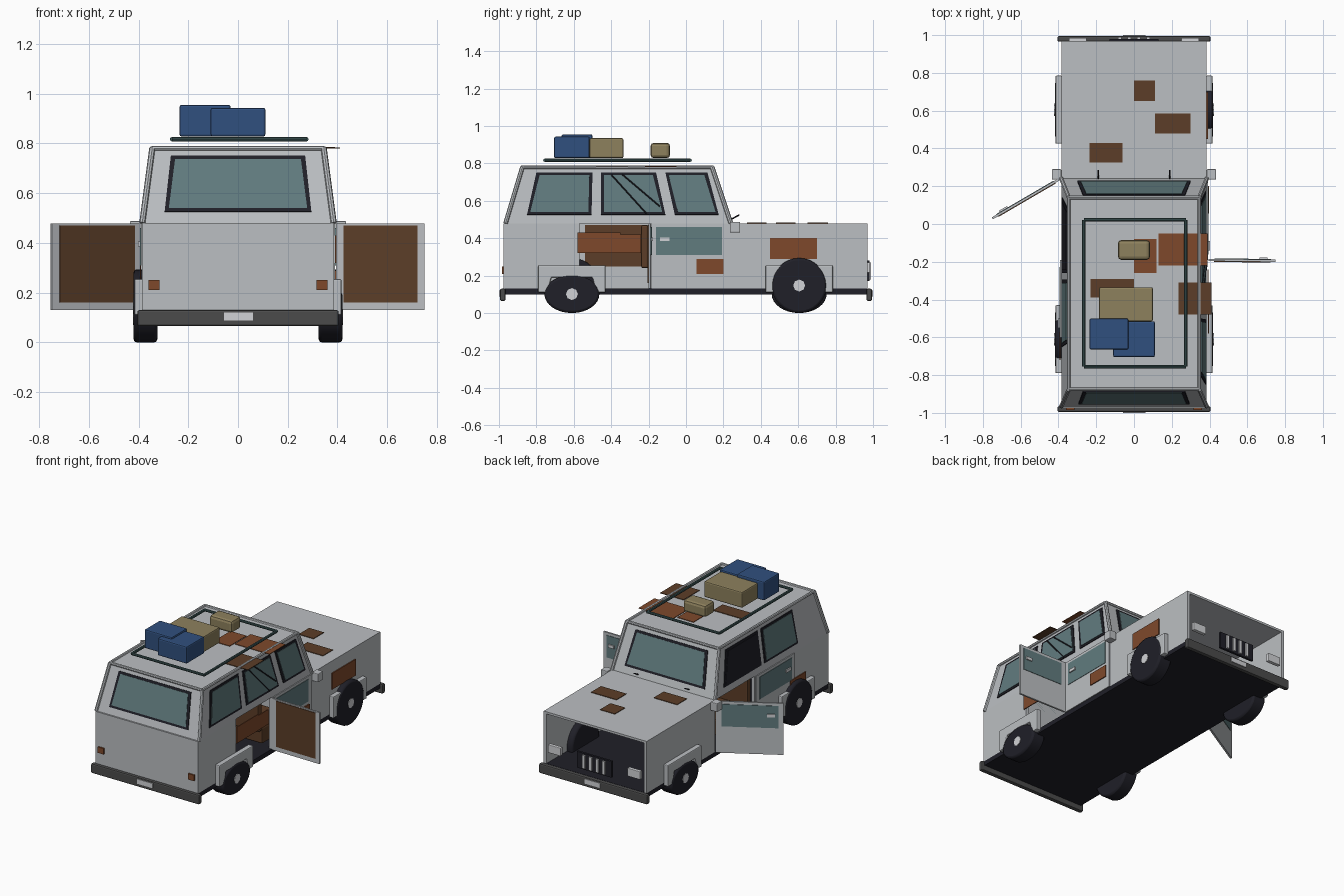
import bpy, bmesh, math
from mathutils import Vector

cube = bpy.data.objects.get("Cube")
if cube:
    bpy.data.objects.remove(cube, do_unlink=True)


def material(name, r, g, b):
    m = bpy.data.materials.new(name)
    m.use_nodes = True
    m.diffuse_color = (r, g, b, 1)
    m.node_tree.nodes["Principled BSDF"].inputs["Base Color"].default_value = (r, g, b, 1)
    return m


GREY = material("body grey", .50, .52, .54)
DARK = material("rubber black", .014, .014, .021)
BUMPER = material("bumper grey", .07, .07, .07)
TEAL = material("dull teal", .12, .20, .21)
RUST = material("orange rust", .21, .066, .024)
BROWN = material("brown rust", .107, .048, .021)
BLUE = material("bag blue", .03, .08, .21)
TAN = material("bag tan", .27, .22, .11)
LIGHT = material("pale metal", .64, .65, .67)
RACK = material("rack green", .045, .09, .09)


def finish(name, bm, mat, bevel=0, smooth=False):
    bmesh.ops.recalc_face_normals(bm, faces=bm.faces)
    me = bpy.data.meshes.new(name)
    bm.to_mesh(me)
    bm.free()
    me.materials.append(mat)
    ob = bpy.data.objects.new(name, me)
    bpy.context.collection.objects.link(ob)
    if bevel:
        mod = ob.modifiers.new("bevel", 'BEVEL')
        mod.width = bevel
        mod.segments = 2
    if smooth:
        bpy.ops.object.select_all(action='DESELECT')
        ob.select_set(True)
        bpy.context.view_layer.objects.active = ob
        bpy.ops.object.shade_smooth_by_angle(angle=math.radians(35))
    return ob


def box(name, xs, ys, zs, mat, bevel=0):
    bm = bmesh.new()
    bmesh.ops.create_cube(bm, size=1)
    for v in bm.verts:
        v.co = [a[0] + (c + .5) * (a[1] - a[0]) for a, c in zip((xs, ys, zs), v.co)]
    return finish(name, bm, mat, bevel)


def plate(name, pts, normal, mat, thick, bevel=0):
    # Prism raised along a normal from a flat outline
    bm = bmesh.new()
    n = Vector(normal).normalized() * thick
    low = [bm.verts.new(p) for p in pts]
    high = [bm.verts.new(Vector(p) + n) for p in pts]
    bm.faces.new(low)
    bm.faces.new(high)
    for i in range(len(pts)):
        j = (i + 1) % len(pts)
        bm.faces.new((low[i], low[j], high[j], high[i]))
    return finish(name, bm, mat, bevel)


def bar(name, p, q, r, mat):
    p, q = Vector(p), Vector(q)
    bm = bmesh.new()
    bmesh.ops.create_cone(bm, cap_ends=True, segments=8, radius1=r, radius2=r, depth=(q - p).length)
    bm.transform(Vector((0, 0, 1)).rotation_difference(q - p).to_matrix().to_4x4())
    bmesh.ops.translate(bm, verts=bm.verts, vec=(p + q) / 2)
    return finish(name, bm, mat, smooth=True)


# Lower body: floor, walls with one open doorway each side, hood, open nose
W = .385
box("chassis_floor", (-W, W), (-.97, .97), (.10, .13), DARK)
for name, x0, x1, y0, y1 in (
        ("left_rear_wall", W - .02, W, -.97, -.57), ("left_front_wall", W - .02, W, -.19, .97),
        ("right_rear_wall", -W, .02 - W, -.97, -.18), ("right_front_wall", -W, .02 - W, .24, .97)):
    box(name, (x0, x1), (y0, y1), (.13, .48), GREY)
box("tail_wall", (-W, W), (-.975, -.955), (.13, .48), GREY)
box("hood", (-W, W), (.235, .97), (.465, .48), GREY)
box("firewall", (-.365, .365), (.235, .245), (.13, .465), GREY)

# Cabin shell
def side_x(z):
    return W - (z - .48) * .04 / .30

def tail_y(z):
    return -.965 + (z - .48) * .09 / .30

def nose_y(z):
    return .24 - (z - .48) * .10 / .30

bm = bmesh.new()
rings = []
for z in (.48, .78):
    x, a, b = side_x(z), tail_y(z), nose_y(z)
    rings.append([bm.verts.new(p) for p in ((-x, a, z), (x, a, z), (x, b, z), (-x, b, z))])
corners = [[v.co.copy() for v in r] for r in rings]
bm.faces.new(rings[1])
for i in range(4):
    j = (i + 1) % 4
    bm.faces.new((rings[0][i], rings[0][j], rings[1][j], rings[1][i]))
finish("cabin_shell", bm, GREY)
for i in range(4):
    bar("cabin_pillar", corners[0][i], corners[1][i], .012, GREY)
    bar("roof_rail", corners[1][i], corners[1][(i + 1) % 4], .010, GREY)


# Windows: dark frame with a glass pane standing slightly proud
def window(name, outline, place, normal, glass=TEAL):
    cu = sum(u for u, z in outline) / 4
    cz = sum(z for u, z in outline) / 4
    pane = [(u - math.copysign(.017, u - cu), z - math.copysign(.014, z - cz)) for u, z in outline]
    plate(name + "_frame", [place(*p) for p in outline], normal, DARK, .005)
    plate(name + "_glass", [place(*p) for p in pane], normal, glass, .008)


def left(u, z):
    return (side_x(z), u, z)

def right(u, z):
    return (-side_x(z), u, z)

def quad(a, b, c, d, low=.525, high=.75):
    return [(a, low), (b, low), (c, high), (d, high)]

slope = .04 / .30
window("left_rear_window", quad(-.85, -.505, -.50, -.80), left, (1, 0, slope))
window("left_middle_window", quad(-.455, -.11, -.16, -.455), left, (1, 0, slope))
window("left_front_window", quad(-.06, .175, .115, -.11), left, (1, 0, slope))
window("right_front_window", quad(-.26, .14, .08, -.26), right, (-1, 0, slope), DARK)
window("right_rear_window", quad(-.65, -.295, -.295, -.63), right, (-1, 0, slope))
window("tail_window", quad(-.295, .295, .27, -.27), lambda u, z: (u, tail_y(z), z), (0, -1, .3))
window("windshield", quad(-.30, .30, .27, -.27), lambda u, z: (u, nose_y(z), z), (0, 1, .33))
for u0, u1, z1 in ((-.40, -.21, .53), (-.34, -.14, .57)):
    a, b = left(u0, .74), left(u1, z1)
    bar("glass_crack", (a[0] + .008, *a[1:]), (b[0] + .008, *b[1:]), .004, DARK)


# Doors, each drawn from its hinge along a direction, with a panel, handle and lining
def door(name, hinge, end, outward, lining=True):
    h, n = Vector((*hinge, 0)), Vector((*outward, 0)).normalized()
    d = Vector((*end, 0)) - h

    def part(label, s0, s1, z0, z1, mat, thick, shift):
        pts = [h + d * s + n * shift + Vector((0, 0, z))
               for s, z in ((s0, z0), (s1, z0), (s1, z1), (s0, z1))]
        plate(name + label, pts, n, mat, thick)
    part("_skin", 0, 1, .13, .478, GREY, .012, -.006)
    part("_panel", .09, .93, .31, .46, TEAL, .004, .005)
    part("_handle", .76, .88, .385, .405, LIGHT, .01, .007)
    if lining:
        part("_lining", .08, .92, .16, .47, BROWN, .004, -.010)


door("left_front_door", (W, .23), (W, -.19), (1, 0), False)
door("left_rear_door", (.395, -.19), (.75, -.195), (0, 1))
door("right_front_door", (-.39, .24), (-.75, .03), (-.21, .36))
door("right_rear_door", (-W, -.19), (-W, -.60), (-1, 0), False)
box("right_rear_lining", (-.365, -.36), (-.54, -.22), (.25, .47), BROWN)
for s in (-1, 1):
    box("seat_back", sorted((s * .06, s * .32)), (-.24, -.20), (.24, .47), BROWN, .01)
    box("seat_base", sorted((s * .06, s * .32)), (-.20, .08), (.15, .26), BROWN, .01)

# Wheels and fenders; one wheel on each axle is flat
for s in (-1, 1):
    for y in (-.61, .605):
        flat = s * y < 0
        k = .69 if flat else 1
        bm = bmesh.new()
        bmesh.ops.create_cone(bm, cap_ends=True, segments=32, radius1=.147, radius2=.147, depth=.095)
        for v in bm.verts:
            x, yy, z = v.co
            v.co = (s * .372 + z, y + yy, .147 * k + x * k)
        finish("tyre", bm, DARK, .012, True)
        hub = bar("hub", (s * .415, y, .147 * k), (s * .423, y, .147 * k), .032, LIGHT)
        outline = [(-.18, .11), (-.18, .255), (.18, .255), (.18, .11),
                   (.13, .11), (.11, .19), (-.11, .19), (-.13, .11)]
        plate("fender", [(s * .38, y + u, z) for u, z in outline], (s, 0, 0), GREY, .036, .006)

# Bumpers, number plates, lamps, grille
for s, label in ((-1, "tail"), (1, "nose")):
    box(label + "_bumper", (-.405, .405), sorted((s * .965, s * .995)), (.065, .13), BUMPER, .008)
    box(label + "_number_plate", (-.057, .06), sorted((s * .99, s * 1)), (.088, .12), LIGHT)
box("grille", (-.13, .13), (.965, .98), (.17, .28), DARK)
for i in range(4):
    x = -.075 + i * .05
    box("grille_slat", (x - .01, x + .01), (.975, .99), (.18, .27), LIGHT)
for s in (-1, 1):
    box("headlight", sorted((s * .25, s * .345)), (.96, .985), (.215, .27), LIGHT, .004)
    box("tail_light", sorted((s * .315, s * .36)), (-.985, -.97), (.21, .25), RUST)
    box("mirror", sorted((s * .385, s * .435)), (.235, .29), (.43, .488), GREY, .005)
    bar("wiper", (s * .19, .24, .50), (s * .19, .285, .525), .004, DARK)

# Roof rack and luggage
rack = [(-.265, -.755), (.275, -.755), (.275, .022), (-.265, .022)]
for i in range(4):
    bar("roof_rack_rail", (*rack[i], .817), (*rack[(i + 1) % 4], .817), .009, RACK)
box("blue_bag_a", (-.235, -.03), (-.665, -.50), (.828, .955), BLUE, .008)
box("blue_bag_b", (-.11, .11), (-.705, -.515), (.828, .943), BLUE, .008)
box("tan_case", (-.185, .10), (-.515, -.335), (.828, .935), TAN, .008)
box("tan_pouch", (-.085, .085), (-.19, -.085), (.828, .91), TAN, .018)

# Rust patches on the hood, roof and sides
for x0, x1, y0, y1, z, mat in (
        (0, .11, .65, .76, .48, BROWN), (.11, .30, .48, .585, .48, BROWN),
        (-.235, -.06, .325, .43, .48, BROWN), (.13, .39, -.22, -.05, .782, RUST),
        (0, .12, -.26, -.08, .78, RUST), (-.23, 0, -.39, -.29, .78, BROWN),
        (.235, .41, -.48, -.31, .78, BROWN)):
    box("top_rust_patch", (x0, x1), (y0, y1), (z, z + .004), mat)
for x, y0, y1, z0, z1 in ((W, .45, .70, .29, .40), (W + .006, .055, .20, .21, .29),
                          (W + .006, -.58, -.35, .32, .43), (W + .004, -.40, -.24, .32, .42),
                          (-W - .01, -.72, -.55, .22, .31)):
    box("side_rust_patch", (x, x + .006), (y0, y1), (z0, z1), RUST)
